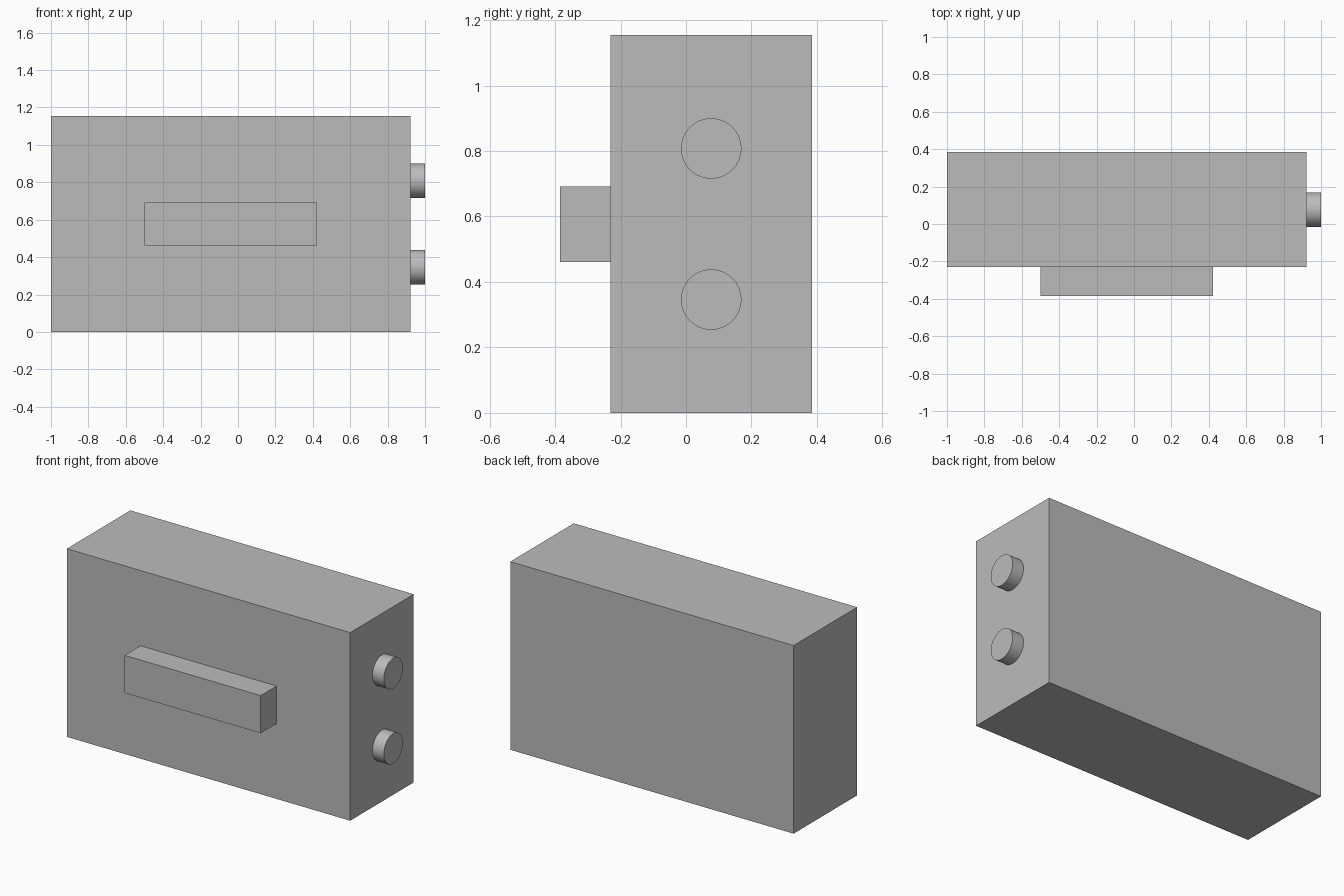
import bpy
import math
from mathutils import Vector

cube = bpy.data.objects.get("Cube")
if cube:
    bpy.data.objects.remove(cube, do_unlink=True)

U = 1 / 13  # design unit: the whole model is 26 units long

grey = bpy.data.materials.new("plain grey")
grey.use_nodes = True
colour = (0.5, 0.5, 0.5, 1)
grey.diffuse_color = colour
grey.node_tree.nodes["Principled BSDF"].inputs["Base Color"].default_value = colour


def finish(name):
    obj = bpy.context.object
    obj.name = name
    obj.data.materials.append(grey)
    return obj


def box(name, low, high):
    low, high = Vector(low) * U, Vector(high) * U
    bpy.ops.mesh.primitive_cube_add(size=1, location=(low + high) / 2)
    obj = finish(name)
    obj.scale = high - low
    bpy.ops.object.transform_apply(location=False, rotation=False, scale=True)


# Main case and the bar handle on its front
box("case_body", (-13, -3, 0), (12, 5, 15))
box("front_handle", (-6.5, -5, 6), (5.5, -3, 9))

# Two round studs on the left end
for name, z in (("lower_stud", 4.5), ("upper_stud", 10.5)):
    bpy.ops.mesh.primitive_cylinder_add(
        vertices=64, radius=1.2 * U, depth=U,
        location=(12.5 * U, U, z * U), rotation=(0, math.pi / 2, 0))
    finish(name)
    bpy.ops.object.shade_smooth_by_angle(angle=math.radians(30))
